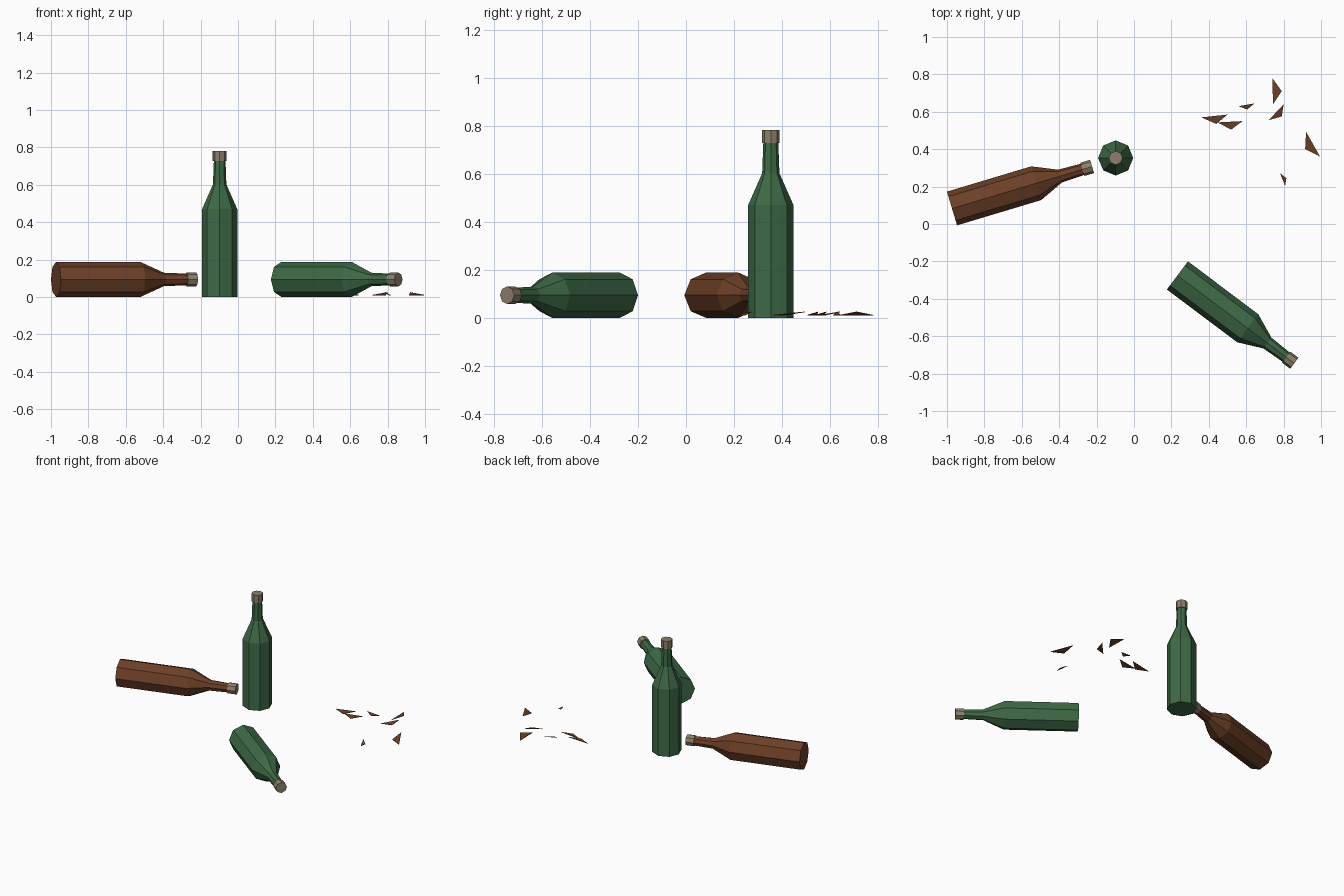
import bpy, math
from mathutils import Matrix, Vector

if "Cube" in bpy.data.objects:
    bpy.data.objects.remove(bpy.data.objects["Cube"])


def material(name, rgb):
    m = bpy.data.materials.new(name)
    m.diffuse_color = (*rgb, 1)
    m.use_nodes = True
    m.node_tree.nodes["Principled BSDF"].inputs["Base Color"].default_value = m.diffuse_color
    return m


GREEN = material("green_glass", (0.047, 0.145, 0.061))
BROWN = material("brown_glass", (0.155, 0.053, 0.020))
CORK = material("cork_tan", (0.270, 0.215, 0.145))
SIDES = 8
GLASS_PROFILE = [(0.094, 0), (0.094, 0.47), (0.036, 0.602), (0.031, 0.735)]
CAP_PROFILE = [(0.037, 0.728), (0.037, 0.782)]


def add_mesh(name, verts, faces, mat, matrix=Matrix()):
    me = bpy.data.meshes.new(name)
    me.from_pydata(verts, [], faces)
    me.materials.append(mat)
    ob = bpy.data.objects.new(name, me)
    ob.matrix_world = matrix
    bpy.context.collection.objects.link(ob)
    return ob


def lathe(name, profile, mat, matrix):
    # closed, faceted turned shape with a corner on each axis
    verts, faces = [], []
    for r, z in profile:
        for i in range(SIDES):
            a = 2 * math.pi * i / SIDES
            verts.append((r * math.cos(a), r * math.sin(a), z))
    for k in range(len(profile) - 1):
        for i in range(SIDES):
            j, b = (i + 1) % SIDES, k * SIDES
            faces.append((b + i, b + j, b + SIDES + j, b + SIDES + i))
    faces.append(tuple(reversed(range(SIDES))))
    top = (len(profile) - 1) * SIDES
    faces.append(tuple(range(top, top + SIDES)))
    add_mesh(name, verts, faces, mat, matrix)


def bottle(name, mat, matrix):
    lathe(name + "_glass", GLASS_PROFILE, mat, matrix)
    lathe(name + "_cap", CAP_PROFILE, CORK, matrix)


def lying(x, y, degrees):
    # bottle axis along the ground, one corner edge pointing up
    a = math.radians(degrees)
    axis, up = Vector((math.cos(a), math.sin(a), 0)), Vector((0, 0, 1))
    rot = Matrix((up, axis.cross(up), axis)).transposed().to_4x4()
    return Matrix.Translation((x, y, 0.094)) @ rot


# Bottles
bottle("standing_bottle", GREEN, Matrix.Translation((-0.098, 0.353, 0)))
bottle("brown_lying_bottle", BROWN, lying(-0.973, 0.083, 16.7))
bottle("green_lying_bottle", GREEN, lying(0.232, -0.275, -36.9))

# Broken shards: thin slivers with the first corner raised
SHARDS = [
    ((0.50, 0.585), (0.36, 0.570), (0.44, 0.535)),
    ((0.58, 0.550), (0.445, 0.543), (0.52, 0.505)),
    ((0.56, 0.630), (0.605, 0.612), (0.645, 0.645)),
    ((0.79, 0.710), (0.74, 0.780), (0.743, 0.640)),
    ((0.80, 0.640), (0.72, 0.555), (0.79, 0.575)),
    ((0.92, 0.493), (0.915, 0.400), (0.995, 0.360)),
    ((0.78, 0.272), (0.808, 0.205), (0.815, 0.245)),
]
for n, tri in enumerate(SHARDS):
    heights = (0.026, 0.012, 0.012)
    low = [(x, y, z - 0.003) for (x, y), z in zip(tri, heights)]
    high = [(x, y, z) for (x, y), z in zip(tri, heights)]
    faces = [(2, 1, 0), (3, 4, 5)]
    faces += [(i, (i + 1) % 3, (i + 1) % 3 + 3, i + 3) for i in range(3)]
    # make every sliver wind counter-clockwise from above
    a, b, c = (Vector(p) for p in tri)
    if (b - a).cross(c - a) < 0:
        faces = [tuple(reversed(f)) for f in faces]
    add_mesh("glass_shard_%d" % (n + 1), low + high, faces, BROWN)
